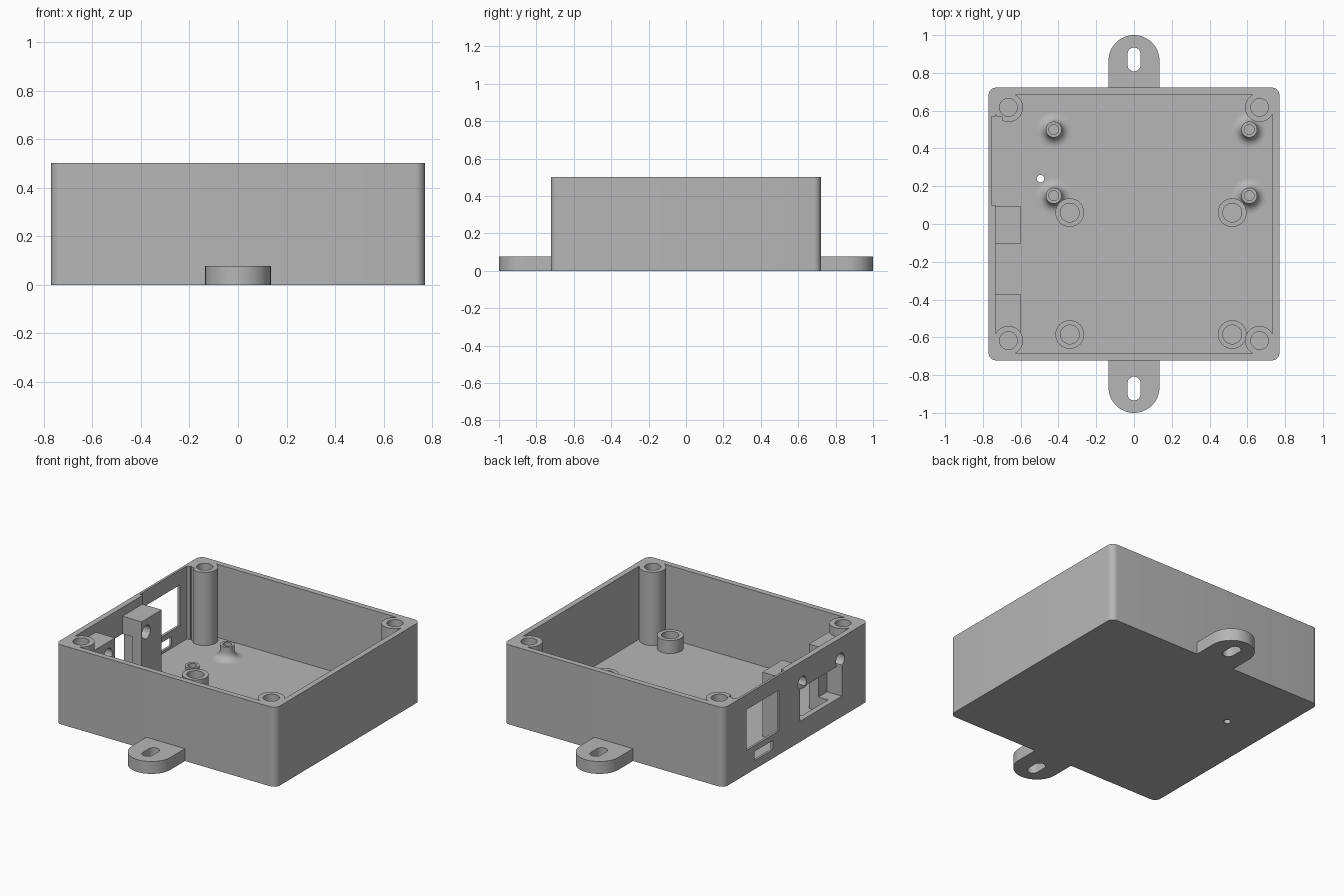
import bpy, bmesh, math
from mathutils import Matrix

cube = bpy.data.objects.get("Cube")
if cube:
    bpy.data.objects.remove(cube, do_unlink=True)

grey = bpy.data.materials.new("grey_plastic")
grey.use_nodes = True
colour = (0.47, 0.47, 0.47, 1)
grey.diffuse_color = colour
grey.node_tree.nodes["Principled BSDF"].inputs["Base Color"].default_value = colour

HX, HY, H = 0.77, 0.722, 0.502      # outer half sizes and height
WALL, FLOOR = 0.036, 0.04
PX, PY, PR = 0.665, 0.617, 0.077    # corner screw posts


def finish(name, bm):
    bmesh.ops.recalc_face_normals(bm, faces=bm.faces)
    mesh = bpy.data.meshes.new(name)
    bm.to_mesh(mesh)
    bm.free()
    mesh.materials.append(grey)
    ob = bpy.data.objects.new(name, mesh)
    bpy.context.collection.objects.link(ob)
    return ob


def prism(name, outline, z0, z1):
    bm = bmesh.new()
    face = bm.faces.new([bm.verts.new((x, y, z0)) for x, y in outline])
    top = bmesh.ops.extrude_face_region(bm, geom=[face])["geom"]
    for v in top:
        if isinstance(v, bmesh.types.BMVert):
            v.co.z = z1
    return finish(name, bm)


def arc(cx, cy, r, a0, a1, n):
    angles = [math.radians(a0 + (a1 - a0) * i / n) for i in range(n + 1)]
    return [(cx + r * math.cos(a), cy + r * math.sin(a)) for a in angles]


def disc(cx, cy, r, n=32):
    return arc(cx, cy, r, 0, 360, n)[:-1]


def box(name, x, y, z):
    return prism(name, [(x[0], y[0]), (x[1], y[0]), (x[1], y[1]), (x[0], y[1])], *z)


def lathe(name, profile, x, y, n=32):
    bm = bmesh.new()
    verts = [bm.verts.new((r, 0, z)) for r, z in profile]
    edges = [bm.edges.new(p) for p in zip(verts, verts[1:])]
    bmesh.ops.spin(bm, geom=verts + edges, cent=(0, 0, 0), axis=(0, 0, 1),
                   angle=math.tau, steps=n)
    bmesh.ops.remove_doubles(bm, verts=bm.verts, dist=1e-5)
    ob = finish(name, bm)
    ob.data.transform(Matrix.Translation((x, y, 0)))
    return ob


def combine(ob, tool, op="DIFFERENCE"):
    tool.hide_render = True
    mod = ob.modifiers.new("combine", "BOOLEAN")
    mod.operation, mod.solver, mod.object = op, "EXACT", tool
    bpy.context.view_layer.objects.active = ob
    bpy.ops.object.modifier_apply(modifier=mod.name)
    bpy.data.objects.remove(tool, do_unlink=True)


CORNERS = [(1, 1), (-1, 1), (-1, -1), (1, -1)]

# Rounded outer block
R = 0.04
outline = []
for i, (sx, sy) in enumerate(CORNERS):
    outline += arc(sx * (HX - R), sy * (HY - R), R, 90 * i, 90 * i + 90, 8)
case = prism("case", outline, 0, H)

# Cavity whose outline wraps around the four corner posts
outline = []
start = -math.degrees(math.asin((HY - WALL - PY) / PR))
for sx, sy in CORNERS:
    bite = [(sx * (PX - u), sy * (PY - v)) for u, v in arc(0, 0, PR, start, 90 - start, 24)]
    outline += bite if sx * sy < 0 else bite[::-1]
combine(case, prism("cavity", outline, FLOOR, H + 0.1))

# Connector blocks inside the right-hand wall
for y in ((-0.105, 0.095), (-0.58, -0.37)):
    combine(case, box("connector_block", (-0.75, -0.6), y, (0.02, 0.447)), "UNION")

# Wall recess, connector windows and slot
for x, y, z in (((-0.755, -0.7), (0.1, 0.57), (FLOOR, H + 0.1)),
                ((-0.9, -0.7), (0.17, 0.497), (0.15, 0.408)),
                ((-0.9, -0.7), (0.233, 0.415), (0.055, 0.113)),
                ((-0.9, -0.667), (-0.456, -0.04), (0.13, 0.335))):
    combine(case, box("window_cutter", x, y, z))

# Screw holes through the connector blocks
for y in (-0.06, -0.44):
    hole = prism("block_hole", disc(0, 0, 0.042), -0.9, -0.5)
    hole.data.transform(Matrix.Translation((0, y, 0.365)) @ Matrix.Rotation(math.pi / 2, 4, "Y"))
    # the rotation turns the depth axis onto x
    combine(case, hole)

# Corner post holes and the small floor hole
for sx, sy in CORNERS:
    combine(case, prism("post_hole", disc(sx * PX, sy * PY, 0.047), 0.15, H + 0.1))
combine(case, prism("floor_hole", disc(-0.495, 0.24, 0.02), -0.1, 0.1))
parts = [case]

# Wide screw bosses on the floor
for x in (-0.34, 0.52):
    for y in (0.06, -0.585):
        parts.append(lathe("floor_boss", [(0.076, 0.03), (0.076, 0.122), (0.05, 0.122),
                                          (0.05, 0.045), (0, 0.045)], x, y))

# Board standoffs with flared feet
flare = [(r, z) for r, z in arc(0.092, 0.09, 0.05, 270, 180, 8)]
for x in (-0.425, 0.61):
    for y in (0.15, 0.5):
        parts.append(lathe("standoff", flare + [(0.042, 0.122), (0.026, 0.122),
                                                (0.026, 0.045), (0, 0.045)], x, y))

# Slotted mounting tabs, front and back
for s, name in ((1, "back_tab"), (-1, "front_tab")):
    W = 0.135
    shape = [(W, 0.71)] + arc(0, 1 - W, W, 0, 180, 32) + [(-W, 0.71)]
    slot = arc(0, 0.9, 0.034, 0, 180, 16) + arc(0, 0.842, 0.034, 180, 360, 16)
    tab = prism(name, [(x, s * y) for x, y in shape], 0, 0.078)
    combine(tab, prism("slot_cutter", [(x, s * y) for x, y in slot], -0.1, 0.2))
    parts.append(tab)

# Smooth round surfaces, keep hard edges
bpy.ops.object.select_all(action="DESELECT")
for ob in parts:
    ob.select_set(True)
bpy.context.view_layer.objects.active = case
bpy.ops.object.shade_smooth_by_angle(angle=math.radians(30))
